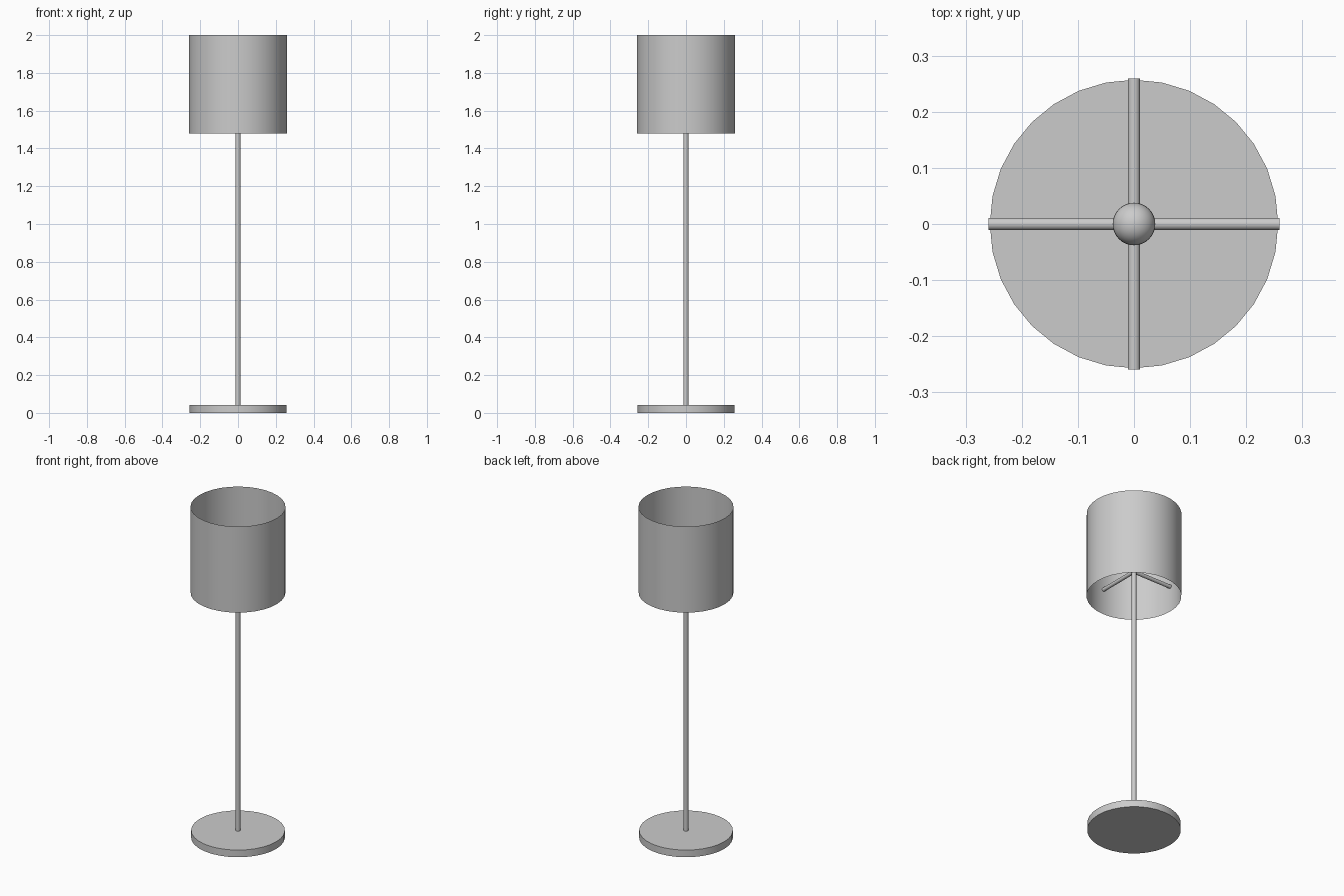
import bpy
from math import pi

if "Cube" in bpy.data.objects:
    bpy.data.objects.remove(bpy.data.objects["Cube"])

SIDES = 32


def finish(obj, name):
    obj.name = name
    bpy.ops.object.shade_smooth_by_angle(angle=pi / 6)
    return obj


def tube(name, radius, start, length, rot=(0, 0, 0), loc=None, caps='NGON', sides=SIDES):
    """Cylinder standing on height start, or centred on loc when given."""
    bpy.ops.mesh.primitive_cylinder_add(
        vertices=sides, radius=radius, depth=length, end_fill_type=caps,
        location=loc or (0, 0, start + length / 2), rotation=rot)
    return finish(bpy.context.object, name)


# Round foot
tube("base", 0.257, 0.0, 0.043)

# Upright pole from the foot to the bulb
tube("pole", 0.013, 0.04, 1.63)

# Open drum shade, a single thin skin
tube("shade", 0.26, 1.48, 0.52, caps='NOTHING')

# Crossed rods holding the shade
ARM_Z = 1.635
tube("shade_arm_x", 0.011, 0, 0.518, rot=(0, pi / 2, 0), loc=(0, 0, ARM_Z))
tube("shade_arm_y", 0.011, 0, 0.518, rot=(pi / 2, 0, 0), loc=(0, 0, ARM_Z))

# Bulb on top of the pole
bpy.ops.mesh.primitive_uv_sphere_add(segments=SIDES, ring_count=16, radius=0.038,
                                     location=(0, 0, 1.69))
finish(bpy.context.object, "bulb")
